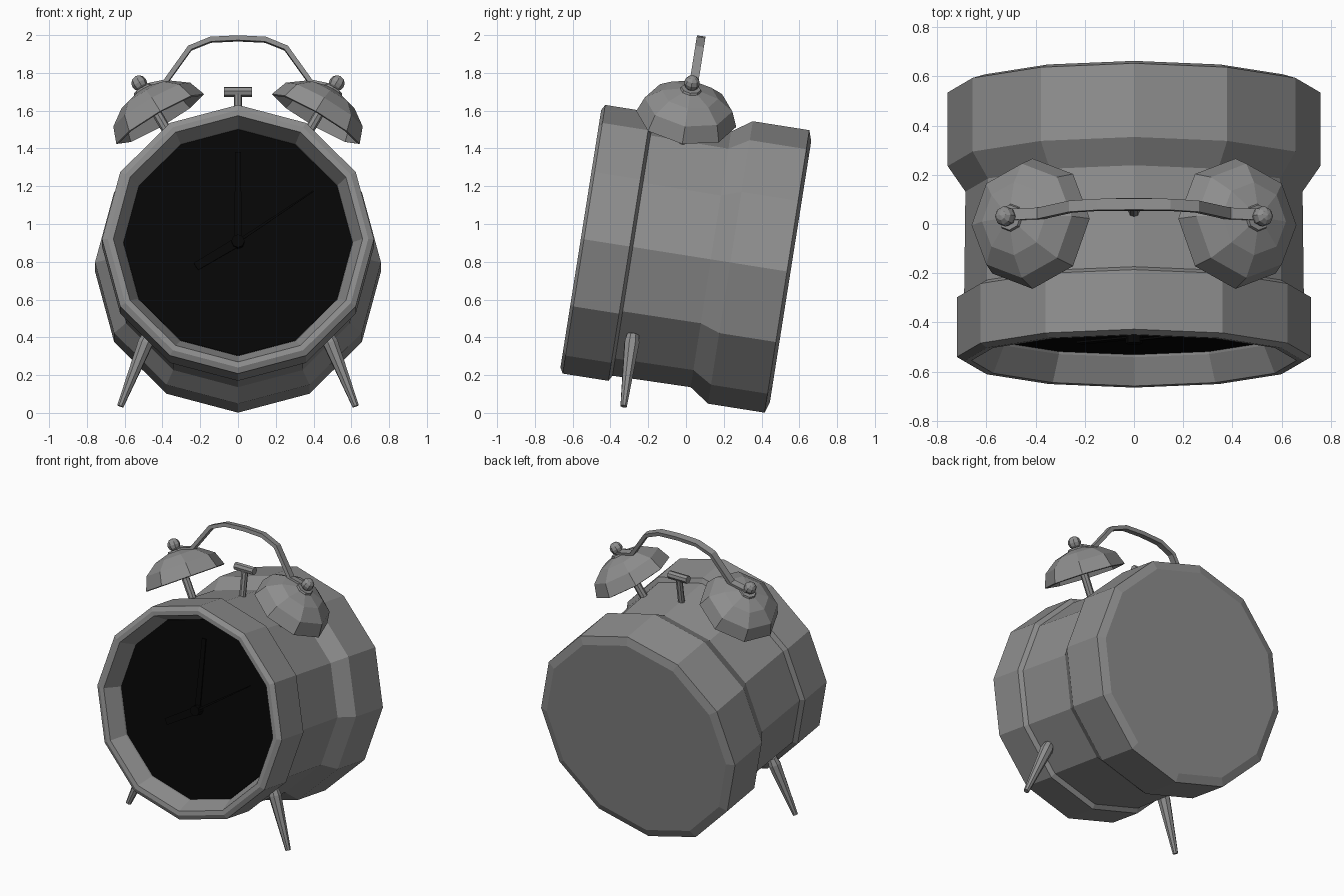
import bpy, bmesh
from math import radians, sin, cos, pi
from mathutils import Matrix, Vector

if "Cube" in bpy.data.objects:
    bpy.data.objects.remove(bpy.data.objects["Cube"])

# Tilted clock frame: x across, y along the case axis (front to back), z up the dial
FRAME = Matrix.Translation((0, -0.545, 0.92)) @ Matrix.Rotation(radians(-9), 4, 'X')
BELL_Y = 0.44
STRAP_Y = 0.45


def material(name, v):
    m = bpy.data.materials.new(name)
    m.diffuse_color = (v, v, v, 1)
    m.use_nodes = True
    m.node_tree.nodes["Principled BSDF"].inputs["Base Color"].default_value = m.diffuse_color
    return m


black = material("black", 0.0017)
metal = material("dark_metal", 0.27)


def finish(name, bm, mat=metal):
    bmesh.ops.recalc_face_normals(bm, faces=bm.faces)
    me = bpy.data.meshes.new(name)
    bm.to_mesh(me)
    bm.free()
    me.materials.append(mat)
    ob = bpy.data.objects.new(name, me)
    bpy.context.collection.objects.link(ob)
    return ob


def lathe(name, profile, sides, matrix, mat=metal):
    """Revolve (radius, height) points about local z; zero radius closes to a point."""
    bm = bmesh.new()
    rings = []
    for r, h in profile:
        if r == 0:
            rings.append([bm.verts.new((0, 0, h))] * sides)
        else:
            rings.append([bm.verts.new((r * cos(2 * pi * i / sides), r * sin(2 * pi * i / sides), h))
                          for i in range(sides)])
    for a, b in zip(rings, rings[1:]):
        for i in range(sides):
            j = (i + 1) % sides
            bm.faces.new(list(dict.fromkeys((a[i], a[j], b[j], b[i]))))
    bm.transform(matrix)
    return finish(name, bm, mat)


def rod(name, p, q, r1, r2, sides=8, matrix=Matrix(), mat=metal, cap=0):
    """Tapered rod from p to q with an optional narrowed cap at the end."""
    p, q = Vector(p), Vector(q)
    d = q - p
    m = matrix @ Matrix.Translation(p) @ d.to_track_quat('Z', 'Y').to_matrix().to_4x4()
    prof = [(0, 0), (r1, 0), (r2, d.length)]
    if cap:
        prof.append((r2 * 0.8, d.length + cap))
    prof.append((0, d.length + cap))
    return lathe(name, prof, sides, m, mat)


def hand(name, angle, length, tail, w_base, w_tip, y):
    """Flat tapered clock hand, angle measured clockwise from twelve."""
    bm = bmesh.new()
    pts = [(-w_base, -tail), (w_base, -tail), (w_tip, length), (-w_tip, length)]
    f = bm.faces.new([bm.verts.new((x, 0, z)) for x, z in pts])
    ext = bmesh.ops.extrude_face_region(bm, geom=[f])
    bmesh.ops.translate(bm, vec=(0, 0.008, 0),
                        verts=[v for v in ext['geom'] if isinstance(v, bmesh.types.BMVert)])
    bm.transform(FRAME @ Matrix.Translation((0, y, 0)) @ Matrix.Rotation(radians(angle), 4, 'Y'))
    return finish(name, bm, black)


# Case: rim, waist and wider rear drum in one revolved profile
AXIS = FRAME @ Matrix.Rotation(radians(-90), 4, 'X')
lathe("case", [(0, 0.125), (0.605, 0.125), (0.61, 0.10), (0.66, -0.01), (0.69, -0.012),
               (0.72, 0.005), (0.72, 0.25), (0.69, 0.267), (0.685, 0.685), (0.757, 0.79),
               (0.757, 1.093), (0.70, 1.112), (0, 1.112)], 12, AXIS)

# Dial, hands and hub
lathe("dial", [(0, 0.11), (0.606, 0.11), (0.606, 0.12), (0, 0.12)], 12, AXIS, black)
hand("minute_hand", 0, 0.48, 0, 0.02, 0.015, 0.09)
hand("hour_hand", 239, 0.26, 0, 0.025, 0.022, 0.08)
hand("alarm_hand", 56, 0.48, 0, 0.008, 0.003, 0.07)
rod("hub", (0, 0.06, 0), (0, 0.11, 0), 0.035, 0.035, 8, FRAME, black)

for side, s in (("left", -1), ("right", 1)):
    # Bells: hollow domes on posts with a ball knob and washer
    B = FRAME @ Matrix.Translation((0, BELL_Y, 0)) @ Matrix.Rotation(radians(30 * s), 4, 'Y')
    dome = lathe(side + "_bell", [(0.268, 0.824), (0.235, 0.913), (0.15, 0.975), (0.05, 1.004), (0, 1.004)],
                 8, B)
    shell = dome.modifiers.new("shell", 'SOLIDIFY')
    shell.thickness = 0.012
    rod(side + "_bell_post", (0, 0, 0.66), (0, 0, 0.995), 0.026, 0.026, 8, B)
    rod(side + "_bell_washer", (0, 0, 0.995), (0, 0, 1.013), 0.06, 0.052, 8, B)
    bm = bmesh.new()
    bmesh.ops.create_uvsphere(bm, u_segments=8, v_segments=6, radius=0.042)
    bm.transform(B @ Matrix.Translation((0, 0, 1.046)))
    finish(side + "_bell_knob", bm)
    # Front legs
    rod(side + "_leg", (0.623 * s, -0.33, 0.035), (0.49 * s, -0.287, 0.37), 0.018, 0.042, 8, cap=0.045)

# Carry handle: flat strap swept between the bells
half = [(0.505, 0.885), (0.385, 0.912), (0.255, 1.095), (0.145, 1.14)]
path = [Vector((-x, z)) for x, z in half] + [Vector((0, 1.147))] + [Vector(p) for p in reversed(half)]
bm = bmesh.new()
loops = []
for i, p in enumerate(path):
    d = (path[min(i + 1, len(path) - 1)] - path[max(i - 1, 0)]).normalized()
    n = Vector((-d.y, d.x)) * 0.013
    loops.append([bm.verts.new((p.x + k * n.x, STRAP_Y + y, p.y + k * n.y))
                  for k, y in ((-1, -0.023), (-1, 0.023), (1, 0.023), (1, -0.023))])
for a, b in zip(loops, loops[1:]):
    for i in range(4):
        bm.faces.new((a[i], a[(i + 1) % 4], b[(i + 1) % 4], b[i]))
bm.faces.new(loops[0])
bm.faces.new(loops[-1])
bm.transform(FRAME)
finish("handle", bm)

# Hammer between the bells
rod("hammer_stem", (0, 0.495, 0.64), (0, 0.495, 0.86), 0.022, 0.022, 8, FRAME)
rod("hammer_head", (-0.073, 0.495, 0.868), (0.073, 0.495, 0.868), 0.027, 0.027, 8, FRAME)
